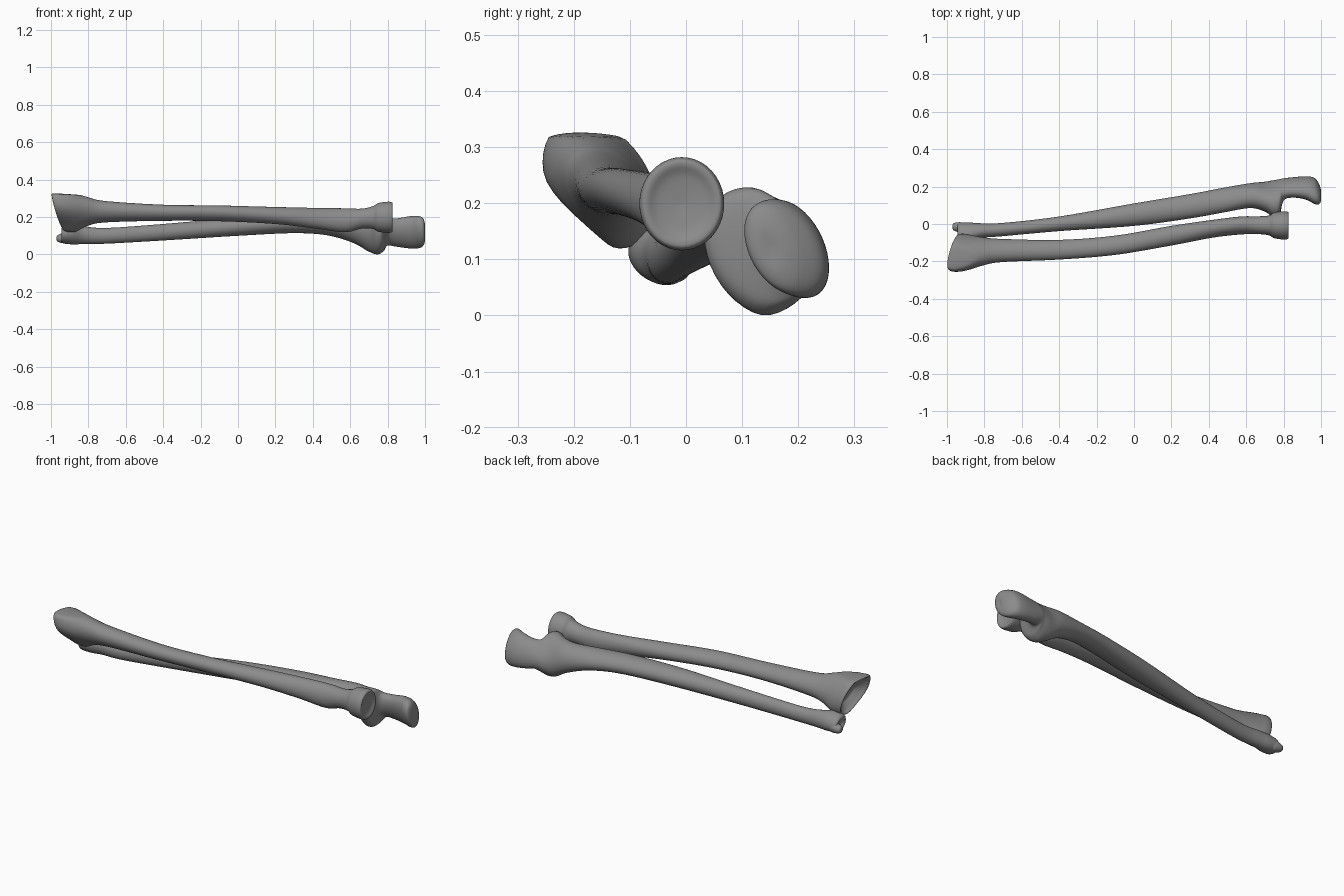
import bpy, bmesh, math

SEG = 40
STEPS = 6

# Dark grey bone
grey = bpy.data.materials.new("dark_grey")
grey.diffuse_color = (0.26, 0.26, 0.26, 1)


def spline(p0, p1, p2, p3, t):
    return [0.5 * (2 * b + (c - a) * t + (2 * a - 5 * b + 4 * c - d) * t * t
                   + (3 * b - a - 3 * c + d) * t ** 3)
            for a, b, c, d in zip(p0, p1, p2, p3)]


def ramp(v):
    v = min(max(v, 0), 1)
    return v * v * (3 - 2 * v)


def bone(name, rows, shape=lambda x, y, z: (x, y, z)):
    """Loft smooth oval sections: x, y min, y max, z min, z max, skew."""
    n = len(rows)
    dense = []
    for i in range(n - 1):
        q = [rows[min(max(i + k, 0), n - 1)] for k in (-1, 0, 1, 2)]
        dense += [spline(*q, s / STEPS) for s in range(STEPS)]
    dense.append(rows[-1])
    bm = bmesh.new()
    rings = []
    for x, y0, y1, z0, z1, skew in dense:
        ring = []
        for k in range(SEG):
            t = 2 * math.pi * k / SEG
            y = (y0 + y1) / 2 + (y1 - y0) / 2 * math.cos(t)
            z = (z0 + z1) / 2 + (z1 - z0) / 2 * math.sin(t + skew)
            ring.append(bm.verts.new(shape(x, y, z)))
        rings.append(ring)
    for a, b in zip(rings, rings[1:]):
        for k in range(SEG):
            j = (k + 1) % SEG
            bm.faces.new((a[k], a[j], b[j], b[k]))
    bm.faces.new(rings[0])
    bm.faces.new(rings[-1])
    bmesh.ops.recalc_face_normals(bm, faces=bm.faces[:])
    for f in bm.faces:
        f.smooth = True
    me = bpy.data.meshes.new(name)
    bm.to_mesh(me)
    bm.free()
    me.materials.append(grey)
    ob = bpy.data.objects.new(name, me)
    bpy.context.collection.objects.link(ob)
    return ob


# Slant the wrist end, flatten its top and narrow its lower outer side
def wrist_end(x, y, z):
    w = ramp((-0.78 - x) / 0.15)
    x += w * (-0.24 * (z - 0.21) + 0.17 * (y + 0.15))
    low = ramp((0.26 - z) / 0.14) * ramp((-0.10 - y) / 0.12)
    y += w * 0.04 * low
    if z > 0.318:
        z = 0.318 + 0.25 * (z - 0.318)
    return x, y, z


# Taper the coronoid swelling toward the back of the bone
def elbow_end(x, y, z):
    w = math.exp(-((x - 0.755) / 0.06) ** 2) * ramp((y - 0.12) / 0.12)
    return x, y, 0.11 + (z - 0.11) * (1 - 0.25 * w)


# Upper bone: wrist end, shaft, tuberosity, neck and dished disc head
bone("radius_bone", [
    (-0.915, -0.18, -0.10, 0.19, 0.27, -0.5),
    (-0.940, -0.215, -0.075, 0.15, 0.318, -0.45),
    (-0.957, -0.242, -0.056, 0.130, 0.342, -0.4),
    (-0.930, -0.255, -0.052, 0.120, 0.350, -0.35),
    (-0.88, -0.250, -0.060, 0.124, 0.338, -0.35),
    (-0.80, -0.220, -0.072, 0.155, 0.306, -0.3),
    (-0.70, -0.203, -0.080, 0.172, 0.285, -0.2),
    (-0.40, -0.190, -0.085, 0.180, 0.266, -0.15),
    (-0.10, -0.165, -0.062, 0.178, 0.262, -0.15),
    (0.20, -0.115, -0.010, 0.163, 0.254, 0.0),
    (0.42, -0.073, 0.022, 0.138, 0.249, 0.1),
    (0.57, -0.056, 0.040, 0.119, 0.247, 0.1),
    (0.66, -0.054, 0.041, 0.138, 0.245, 0.0),
    (0.72, -0.060, 0.045, 0.137, 0.258, 0.0),
    (0.75, -0.076, 0.061, 0.122, 0.275, 0.0),
    (0.80, -0.083, 0.068, 0.116, 0.282, 0.0),
    (0.822, -0.080, 0.065, 0.119, 0.279, 0.0),
    (0.826, -0.070, 0.055, 0.130, 0.269, 0.0),
    (0.818, -0.050, 0.035, 0.152, 0.247, 0.0),
    (0.813, -0.012, -0.004, 0.196, 0.204, 0.0),
], wrist_end)

# Lower bone: small wrist head, curved shaft, coronoid, notch and elbow hook
bone("ulna_bone", [
    (-0.935, -0.06, -0.03, 0.085, 0.115, -0.2),
    (-0.945, -0.085, -0.006, 0.068, 0.135, -0.2),
    (-0.928, -0.102, 0.006, 0.058, 0.150, -0.2),
    (-0.88, -0.098, 0.008, 0.054, 0.157, -0.2),
    (-0.82, -0.075, 0.004, 0.056, 0.150, -0.1),
    (-0.70, -0.065, 0.006, 0.058, 0.142, 0.0),
    (-0.40, -0.038, 0.040, 0.075, 0.163, 0.0),
    (0.00, -0.010, 0.110, 0.100, 0.197, 0.0),
    (0.30, 0.030, 0.160, 0.114, 0.211, -0.1),
    (0.48, 0.062, 0.194, 0.102, 0.211, -0.2),
    (0.62, 0.085, 0.218, 0.060, 0.213, -0.2),
    (0.70, 0.066, 0.226, 0.012, 0.220, -0.25),
    (0.745, 0.035, 0.234, -0.004, 0.228, -0.25),
    (0.778, 0.045, 0.239, 0.012, 0.224, -0.25),
    (0.800, 0.125, 0.244, 0.040, 0.200, -0.35),
    (0.85, 0.141, 0.250, 0.040, 0.194, -0.4),
    (0.92, 0.130, 0.255, 0.032, 0.205, -0.4),
    (0.965, 0.107, 0.246, 0.033, 0.206, -0.4),
    (0.990, 0.106, 0.212, 0.046, 0.192, -0.4),
    (1.000, 0.125, 0.180, 0.075, 0.160, -0.4),
    (0.999, 0.148, 0.156, 0.110, 0.125, -0.4),
], elbow_end)

# Blunt styloid tip blended into the lower bone's wrist end
bone("ulna_styloid", [
    (-0.970, -0.018, -0.010, 0.083, 0.089, 0.0),
    (-0.966, -0.032, 0.003, 0.070, 0.102, 0.0),
    (-0.945, -0.042, 0.009, 0.062, 0.112, 0.0),
    (-0.91, -0.046, 0.007, 0.060, 0.120, 0.0),
    (-0.87, -0.040, -0.010, 0.075, 0.110, 0.0),
])

# Keep the dish rim crisp while the rest stays smooth
for ob in bpy.context.scene.objects:
    ob.select_set(True)
    bpy.context.view_layer.objects.active = ob
bpy.ops.object.shade_smooth_by_angle(angle=math.radians(50))
